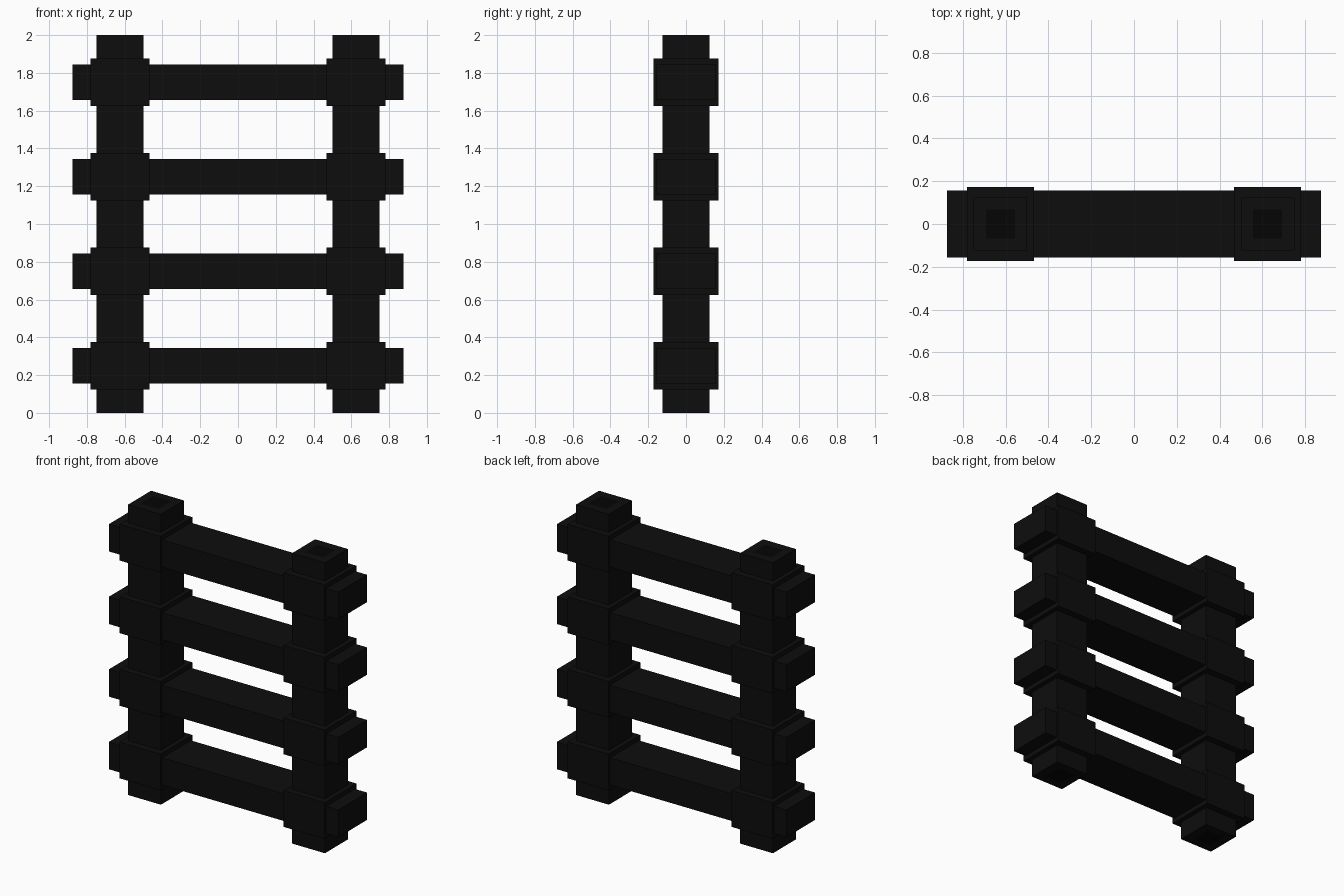
import bpy
import bmesh

if "Cube" in bpy.data.objects:
    bpy.data.objects.remove(bpy.data.objects["Cube"])


def material(name, value):
    m = bpy.data.materials.new(name)
    m.diffuse_color = (value, value, value, 1)
    m.use_nodes = True
    m.node_tree.nodes["Principled BSDF"].inputs["Base Color"].default_value = m.diffuse_color
    return m


BLACK = material("charcoal_black", 0.004)
DARK = material("deep_black", 0.0015)


def box(name, center, size, inset_ends=0):
    """Box with optional darker squares set into its top and bottom."""
    bm = bmesh.new()
    bmesh.ops.create_cube(bm, size=1)
    for v in bm.verts:
        v.co = [c + s * p for c, s, p in zip(center, size, v.co)]
    bm.normal_update()
    if inset_ends:
        ends = [f for f in bm.faces if abs(f.normal.z) > 0.9]
        bmesh.ops.inset_individual(bm, faces=ends, thickness=inset_ends)
        for f in ends:
            f.material_index = 1
    mesh = bpy.data.meshes.new(name)
    bm.to_mesh(mesh)
    bm.free()
    mesh.materials.append(BLACK)
    mesh.materials.append(DARK)
    ob = bpy.data.objects.new(name, mesh)
    bpy.context.collection.objects.link(ob)
    return ob


HEIGHTS = (0.25, 0.75, 1.25, 1.75)

# Upright posts with a collar at every rung
for side, x in (("left", -0.625), ("right", 0.625)):
    box(f"{side}_post", (x, 0, 1), (0.25, 0.25, 2), inset_ends=0.08)
    for i, z in enumerate(HEIGHTS, 1):
        box(f"{side}_collar_{i}", (x, 0, z), (0.3125, 0.346, 0.25))

# Horizontal rungs running through the collars
for i, z in enumerate(HEIGHTS, 1):
    box(f"rung_{i}", (0, 0, z), (1.75, 0.3125, 0.1875))
